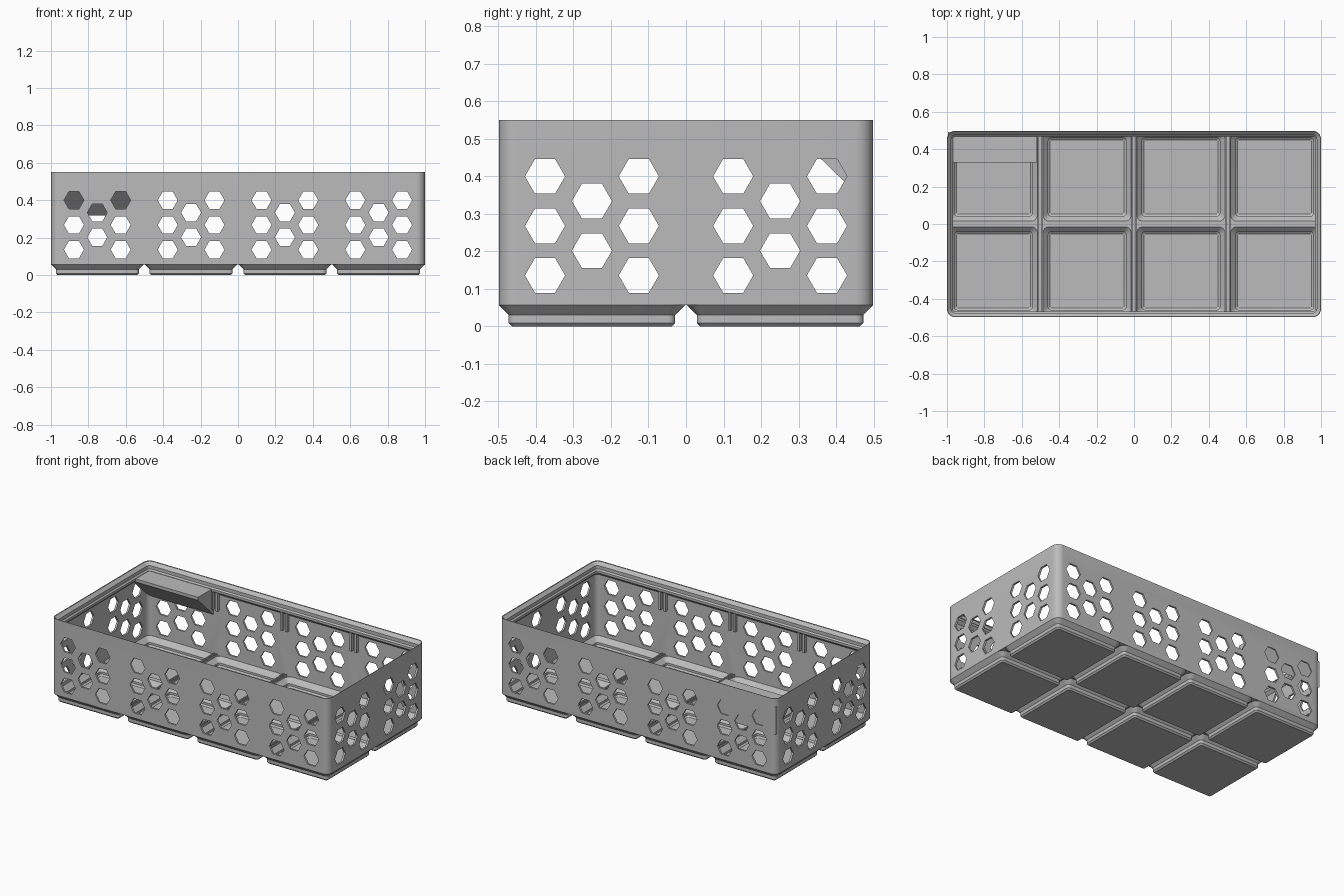
import bpy, bmesh, math
from mathutils import Matrix, Vector

if "Cube" in bpy.data.objects:
    bpy.data.objects.remove(bpy.data.objects["Cube"])

grey = bpy.data.materials.new("plain grey")
grey.use_nodes = True
colour = (0.5, 0.5, 0.5, 1)
grey.diffuse_color = colour
grey.node_tree.nodes["Principled BSDF"].inputs["Base Color"].default_value = colour

PITCH = 0.5015
HX, HY = 1.0, 0.4985          # half size of the box
TOP, BASE, WALL = 0.55, 0.0567, 0.0125
RADIUS = 0.045
CELLS_X = [(i - 1.5) * PITCH for i in range(4)]
CELLS_Y = [(j - 0.5) * PITCH for j in range(2)]


def finish(name, bm, cutter=False):
    bmesh.ops.recalc_face_normals(bm, faces=bm.faces)
    mesh = bpy.data.meshes.new(name)
    bm.to_mesh(mesh)
    bm.free()
    obj = bpy.data.objects.new(name, mesh)
    bpy.context.collection.objects.link(obj)
    obj.data.materials.append(grey)
    obj.hide_render = cutter
    return obj


def loft(bm, rings, cx=0, cy=0, seg=6):
    """Stack rounded rectangles given as (half x, half y, radius, z)."""
    loops = []
    for hx, hy, r, z in rings:
        loop = []
        for k, (sx, sy) in enumerate([(1, 1), (-1, 1), (-1, -1), (1, -1)]):
            for s in range(seg + 1):
                a = math.pi / 2 * (k + s / seg)
                loop.append(bm.verts.new((cx + sx * (hx - r) + r * math.cos(a),
                                          cy + sy * (hy - r) + r * math.sin(a), z)))
        loops.append(loop)
    n = len(loops[0])
    for lo, hi in zip(loops, loops[1:]):
        for i in range(n):
            bm.faces.new((lo[i], lo[(i + 1) % n], hi[(i + 1) % n], hi[i]))
    bm.faces.new(loops[0][::-1])
    bm.faces.new(loops[-1])


def box(bm, lo, hi):
    size = [b - a for a, b in zip(lo, hi)]
    mid = [(a + b) / 2 for a, b in zip(lo, hi)]
    bmesh.ops.create_cube(bm, size=1, matrix=Matrix.Translation(mid) @ Matrix.Diagonal((*size, 1)))


def cut(obj, *cutters):
    for c in cutters:
        mod = obj.modifiers.new("cut", 'BOOLEAN')
        mod.operation, mod.solver, mod.object = 'DIFFERENCE', 'EXACT', c
    bpy.context.view_layer.objects.active = obj
    for mod in list(obj.modifiers):
        bpy.ops.object.modifier_apply(modifier=mod.name)


# Stepped feet, one per grid cell
bm = bmesh.new()
for cx in CELLS_X:
    for cy in CELLS_Y:
        loft(bm, [(h, h, r, z) for h, r, z in
                  [(0.2125, 0.01, 0), (0.222, 0.019, 0.0096),
                   (0.222, 0.019, 0.031), (0.2478, RADIUS, BASE)]], cx, cy)
feet = finish("feet", bm)

# Hollows inside the feet
bm = bmesh.new()
for cx in CELLS_X:
    for cy in CELLS_Y:
        loft(bm, [(h, h, r, z) for h, r, z in
                  [(0.198, 0.01, 0.014), (0.208, 0.015, 0.022), (0.208, 0.015, 0.036),
                   (0.238, 0.035, 0.066), (0.238, 0.035, 0.08)]], cx, cy)
hollows = finish("foot_hollow_cutter", bm, True)

# Box body
bm = bmesh.new()
loft(bm, [(HX, HY, RADIUS, BASE), (HX, HY, RADIUS, TOP)])
walls = finish("walls", bm)

# Interior with the stacking lip profile, as (inset, height)
bm = bmesh.new()
loft(bm, [(HX - d, HY - d, RADIUS - d, z) for d, z in
          [(WALL, 0.064), (WALL, 0.4645), (0.031, 0.483), (0.031, 0.4975), (0.0227, 0.506),
           (0.0227, 0.5275), (0.003, 0.547), (0.003, 0.57)]])
interior = finish("interior_cutter", bm, True)

# Hexagonal hole pattern through opposite walls
HOLES = [(u, z) for u, rows in [(-0.125, 3), (0, 2), (0.125, 3)]
         for z in [0.268 + (k - (rows - 1) / 2) * 0.132 for k in range(rows)]]


def hex_cutter(name, centres, length, turn):
    bm = bmesh.new()
    for c in centres:
        for u, z in HOLES:
            spot = Matrix.Translation((c + u, 0, z)) @ Matrix.Rotation(math.pi / 2, 4, 'X')
            spin = Matrix.Rotation(math.pi / 6, 4, 'Z')
            made = bmesh.ops.create_cone(bm, cap_ends=True, segments=6, radius1=0.0535,
                                         radius2=0.0535, depth=length)
            # point the corners sideways
            v = made["verts"]
            if max(p.co.x for p in v) < 0.05:
                bmesh.ops.transform(bm, matrix=spin, verts=v)
            bmesh.ops.transform(bm, matrix=Matrix.Rotation(turn, 4, 'Z') @ spot, verts=v)
    return finish(name, bm, True)


long_holes = hex_cutter("long_wall_hole_cutter", CELLS_X, 1.2, 0)
short_holes = hex_cutter("short_wall_hole_cutter", CELLS_Y, 2.2, math.pi / 2)
cut(feet, hollows)
cut(walls, interior, hollows, long_holes, short_holes)
for c in (hollows, interior, long_holes, short_holes):
    bpy.data.objects.remove(c)

# Label shelf in the back right corner, with a sloped underside
bm = bmesh.new()
back = HY - WALL / 2
section = [(0.33, 0.495), (back, 0.495), (back, 0.318), (0.33, 0.475)]
face = bm.faces.new([bm.verts.new((-HX + WALL / 2, y, z)) for y, z in section])
ext = bmesh.ops.extrude_face_region(bm, geom=[face])
bmesh.ops.translate(bm, vec=Vector((0.475, 0, 0)),
                    verts=[g for g in ext["geom"] if isinstance(g, bmesh.types.BMVert)])
finish("label_shelf", bm)

# Divider rails on the floor, and paired guide ribs high on the long walls
rails, ribs = bmesh.new(), bmesh.new()
for k in (-1, 0, 1):
    for s in (-1, 1):
        x = k * PITCH + s * 0.01
        box(rails, (x - 0.004, -HY + WALL, 0.06), (x + 0.004, HY - WALL, 0.075))
        x = k * PITCH + s * 0.018
        for side in (-1, 1):
            ys = sorted((side * (HY - WALL / 2), side * (HY - 0.031)))
            box(ribs, (x - 0.008, ys[0], 0.36), (x + 0.008, ys[1], 0.48))
finish("floor_rails", rails)
finish("wall_ribs", ribs)

# Smooth only the rounded corners
for obj in (walls, feet):
    bpy.ops.object.select_all(action='DESELECT')
    obj.select_set(True)
    bpy.context.view_layer.objects.active = obj
    bpy.ops.object.shade_smooth_by_angle(angle=math.radians(25))
